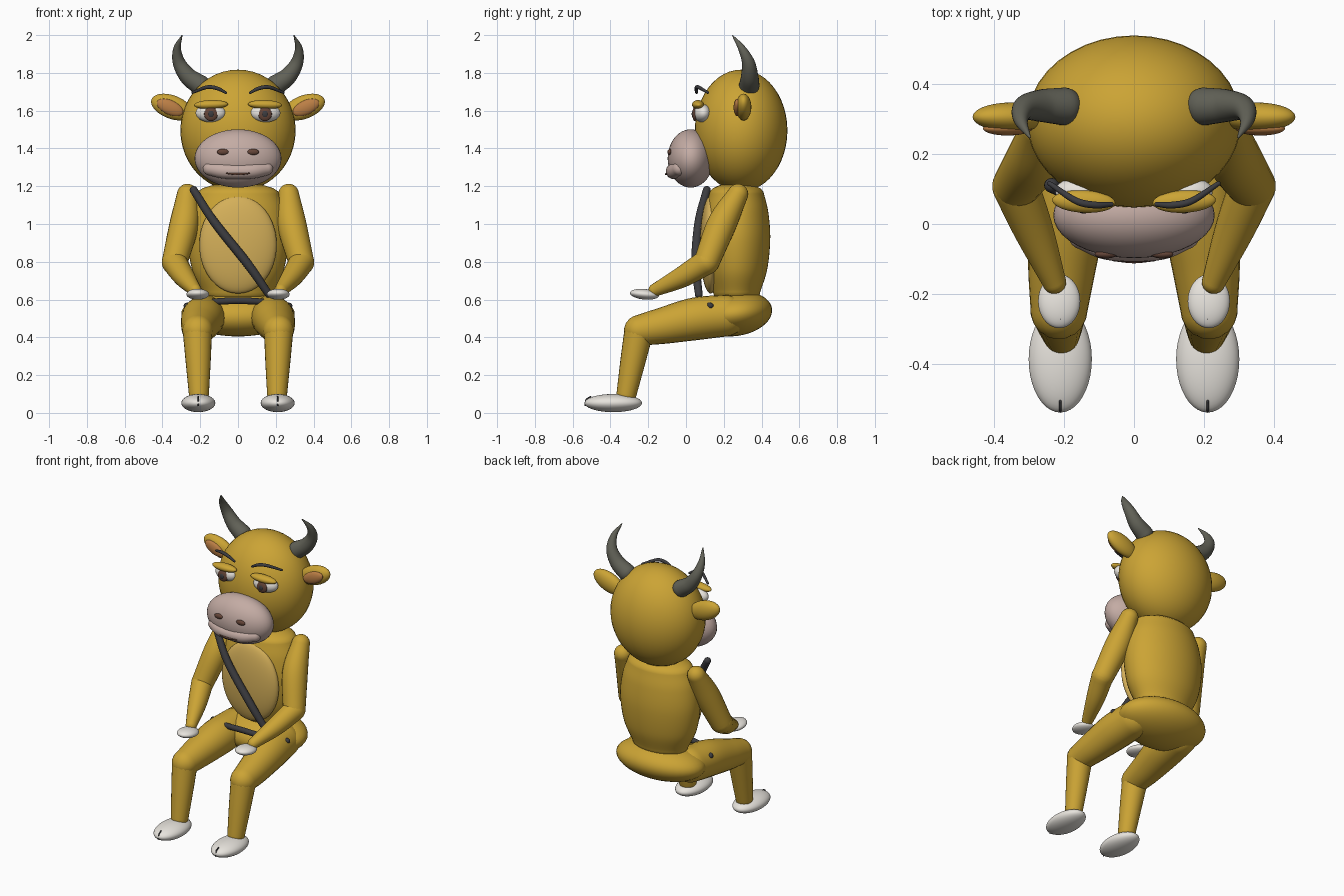
import bpy, bmesh, math
from mathutils import Vector, Matrix, Euler


def mat(name, rgb):
    m = bpy.data.materials.new(name)
    m.diffuse_color = (*rgb, 1)
    return m


GOLD = mat("gold", (0.60, 0.37, 0.035))
BELLY = mat("belly_tan", (0.66, 0.43, 0.10))
PINK = mat("muzzle_pink", (0.55, 0.41, 0.37))
WHITE = mat("off_white", (0.80, 0.77, 0.72))
HORN = mat("horn_grey", (0.12, 0.12, 0.095))
DARK = mat("dark", (0.045, 0.045, 0.05))
ORANGE = mat("inner_ear_orange", (0.50, 0.21, 0.06))
BROWN = mat("brown", (0.13, 0.06, 0.04))


def finish(name, bm, material):
    bmesh.ops.recalc_face_normals(bm, faces=bm.faces)
    me = bpy.data.meshes.new(name)
    bm.to_mesh(me)
    bm.free()
    for p in me.polygons:
        p.use_smooth = True
    me.materials.append(material)
    ob = bpy.data.objects.new(name, me)
    bpy.context.collection.objects.link(ob)
    return ob


def ball(name, loc, radii, material, rot=(0, 0, 0)):
    bm = bmesh.new()
    m = Matrix.LocRotScale(Vector(loc), Euler(rot), Vector(radii))
    bmesh.ops.create_uvsphere(bm, u_segments=40, v_segments=24, radius=1, matrix=m)
    return finish(name, bm, material)


def spline(pts, steps=8):
    # Catmull-Rom through (x, y, z, radius) points
    p = [Vector(q) for q in pts]
    p = [2 * p[0] - p[1]] + p + [2 * p[-1] - p[-2]]
    out = []
    for i in range(1, len(p) - 2):
        a, b, c, d = p[i - 1:i + 3]
        for k in range(steps):
            t = k / steps
            out.append(0.5 * (2 * b + (c - a) * t + (2 * a - 5 * b + 4 * c - d) * t * t
                              + (3 * b - a - 3 * c + d) * t ** 3))
    return out + [p[-2]]


def tube(name, pts, material, sides=24):
    # round-ended tapered tube
    s = spline(pts)
    pos = [v.to_3d() for v in s]
    rad = [max(v[3], 0.002) for v in s]
    n = len(pos)
    dirs = [(pos[min(i + 1, n - 1)] - pos[max(i - 1, 0)]).normalized() for i in range(n)]
    angles = [math.radians(a) for a in (88, 70, 50, 30, 12)]
    rows = [(pos[0] - dirs[0] * rad[0] * math.sin(a), dirs[0], rad[0] * math.cos(a)) for a in angles]
    rows += list(zip(pos, dirs, rad))
    rows += [(pos[-1] + dirs[-1] * rad[-1] * math.sin(a), dirs[-1], rad[-1] * math.cos(a))
             for a in reversed(angles)]
    bm = bmesh.new()
    u = dirs[0].orthogonal().normalized()
    rings = []
    for c, d, r in rows:
        u = (u - d * u.dot(d)).normalized()
        w = d.cross(u)
        rings.append([bm.verts.new(c + r * (u * math.cos(t) + w * math.sin(t)))
                      for t in (2 * math.pi * k / sides for k in range(sides))])
    for a, b in zip(rings, rings[1:]):
        for k in range(sides):
            j = (k + 1) % sides
            bm.faces.new((a[k], a[j], b[j], b[k]))
    bm.faces.new(rings[0])
    bm.faces.new(rings[-1])
    return finish(name, bm, material)


# Torso: elliptical barrel
torso = tube("torso", [(0, 0, 0.64, 0.125), (0, 0, 0.76, 0.162), (0, 0, 0.92, 0.178),
                       (0, 0, 1.06, 0.168), (0, 0, 1.16, 0.145)], GOLD, 48)
for v in torso.data.vertices:
    v.co.x *= 1.5
    v.co.y += 0.268
    if v.co.z > 1.16:
        v.co.z = 1.16 + (v.co.z - 1.16) * 0.4
    elif v.co.z < 0.64:
        v.co.z = 0.64 + (v.co.z - 0.64) * 0.5
ball("belly_patch", (0, 0.13, 0.89), (0.205, 0.056, 0.258), BELLY)
ball("pelvis", (0, 0.26, 0.525), (0.30, 0.197, 0.118), GOLD, (math.radians(8), 0, 0))

# Head and muzzle
ball("head", (0, 0.292, 1.495), (0.305, 0.245, 0.322), GOLD)
ball("muzzle", (0, 0.025, 1.347), (0.23, 0.122, 0.154), PINK)
tube("lips", [(-0.15, -0.035, 1.293, 0.036), (-0.08, -0.06, 1.282, 0.041), (0, -0.066, 1.279, 0.041),
              (0.08, -0.06, 1.282, 0.041), (0.15, -0.035, 1.293, 0.036)], PINK)
tube("mouth_line", [(-0.06, -0.102, 1.268, 0.004), (0, -0.106, 1.264, 0.006),
                    (0.06, -0.102, 1.268, 0.004)], BROWN, 10)

# Mirrored parts
for s, side in ((-1, "left"), (1, "right")):
    def limb(name, pts, material, sides=24):
        tube(f"{side}_{name}", [(s * x, y, z, r) for x, y, z, r in pts], material, sides)

    def blob(name, loc, radii, material, rot=(0, 0, 0)):
        ball(f"{side}_{name}", (s * loc[0], loc[1], loc[2]), radii, material,
             (rot[0], s * rot[1], s * rot[2]))

    # Face
    blob("nostril", (0.08, -0.086, 1.381), (0.032, 0.012, 0.016), BROWN)
    blob("eye", (0.145, 0.085, 1.587), (0.08, 0.045, 0.048), WHITE, (0, 0, 0.15))
    blob("iris", (0.143, 0.047, 1.582), (0.036, 0.014, 0.037), BROWN)
    blob("pupil", (0.143, 0.037, 1.582), (0.016, 0.007, 0.018), DARK)
    blob("eyelid", (0.143, 0.064, 1.632), (0.09, 0.032, 0.024), GOLD, (0, 0.03, 0.05))
    limb("eyebrow", [(0.065, 0.056, 1.695, 0.007), (0.11, 0.054, 1.718, 0.01),
                     (0.165, 0.066, 1.724, 0.01), (0.24, 0.115, 1.696, 0.007)], DARK, 12)

    # Ears and horns
    blob("ear", (0.35, 0.305, 1.619), (0.115, 0.041, 0.062), GOLD, (0, -0.36, 0))
    blob("inner_ear", (0.36, 0.272, 1.617), (0.075, 0.02, 0.038), ORANGE, (0, -0.42, 0))
    limb("horn", [(0.20, 0.335, 1.735, 0.054), (0.265, 0.337, 1.782, 0.046),
                  (0.312, 0.33, 1.855, 0.034), (0.322, 0.295, 1.93, 0.02),
                  (0.297, 0.247, 1.997, 0.003)], HORN)

    # Arms and hands
    limb("upper_arm", [(0.268, 0.275, 1.158, 0.055), (0.285, 0.19, 1.0, 0.077),
                       (0.335, 0.11, 0.80, 0.068)], GOLD)
    limb("forearm", [(0.337, 0.108, 0.798, 0.067), (0.285, -0.02, 0.72, 0.056),
                     (0.227, -0.165, 0.65, 0.034)], GOLD)
    blob("hand", (0.213, -0.22, 0.628), (0.06, 0.077, 0.028), WHITE, (-0.1, 0, 0))
    limb("hand_cleft", [(0.21, -0.27, 0.65, 0.004), (0.21, -0.285, 0.643, 0.004)], DARK, 8)

    # Legs and feet
    limb("thigh", [(0.175, 0.21, 0.515, 0.11), (0.188, 0.05, 0.498, 0.113),
                   (0.205, -0.12, 0.462, 0.097), (0.214, -0.247, 0.437, 0.081)], GOLD)
    limb("shin", [(0.215, -0.25, 0.43, 0.077), (0.211, -0.28, 0.28, 0.067),
                  (0.207, -0.315, 0.10, 0.053)], GOLD)
    blob("foot", (0.21, -0.385, 0.052), (0.09, 0.152, 0.048), WHITE)
    limb("foot_cleft", [(0.21, -0.505, 0.085, 0.004), (0.21, -0.528, 0.07, 0.004),
                        (0.21, -0.534, 0.04, 0.004)], DARK, 8)

# Shoulder strap and belt
tube("shoulder_strap", [(-0.235, 0.11, 1.18, 0.021), (-0.125, 0.068, 1.01, 0.023),
                        (0.05, 0.052, 0.79, 0.024), (0.165, 0.068, 0.625, 0.02)], DARK, 16)
tube("belt", [(-0.272, 0.13, 0.567, 0.016), (-0.15, 0.066, 0.586, 0.017), (0, 0.052, 0.594, 0.018),
              (0.15, 0.066, 0.586, 0.017), (0.272, 0.13, 0.567, 0.016)], DARK, 16)
